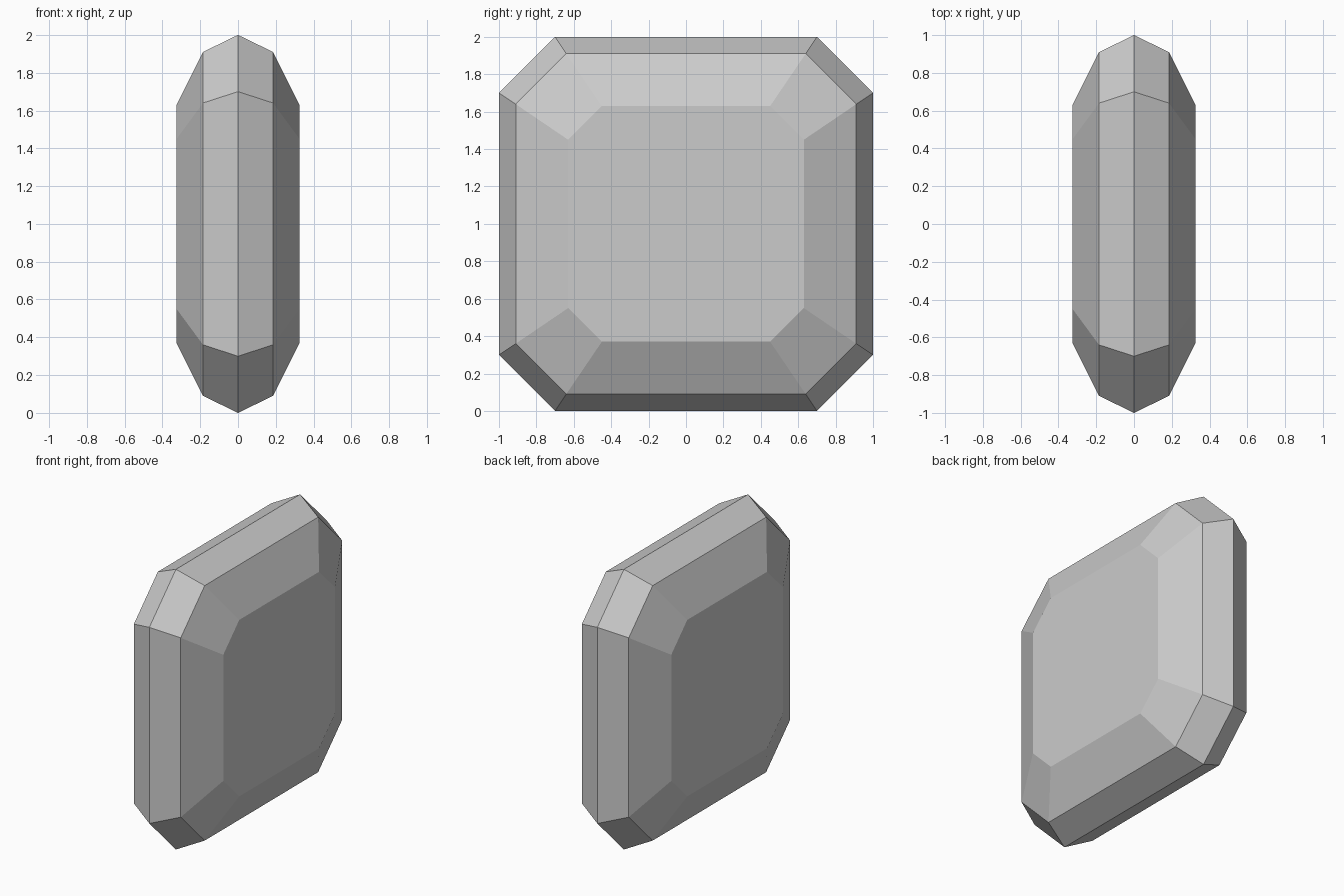
import bpy
import bmesh

cube = bpy.data.objects.get("Cube")
if cube:
    bpy.data.objects.remove(cube, do_unlink=True)

# Stone colour
grey = bpy.data.materials.new("plain_grey")
grey.use_nodes = True
colour = (0.6, 0.6, 0.6, 1)
grey.diffuse_color = colour
grey.node_tree.nodes["Principled BSDF"].inputs["Base Color"].default_value = colour

# Half profile of the cut: x offset, half size, where the clipped corner starts
HALF = [(0.0, 1.0, 0.70), (0.185, 0.91, 0.64), (0.325, 0.63, 0.45)]
PROFILE = [(-x, r, c) for x, r, c in reversed(HALF[1:])] + HALF


def octagon(bm, x, r, c):
    """Ring of a square with clipped corners, in the YZ plane."""
    outline = [(r, -c), (r, c), (c, r), (-c, r),
               (-r, c), (-r, -c), (-c, -r), (c, -r)]
    return [bm.verts.new((x, y, z + 1)) for y, z in outline]


# Faceted gem: stacked rings, joined by facets and closed by flat tables
bm = bmesh.new()
rings = [octagon(bm, *step) for step in PROFILE]
for a, b in zip(rings, rings[1:]):
    for i in range(len(a)):
        j = (i + 1) % len(a)
        bm.faces.new((a[i], a[j], b[j], b[i]))
bm.faces.new(rings[0])
bm.faces.new(rings[-1])
bmesh.ops.recalc_face_normals(bm, faces=bm.faces)

mesh = bpy.data.meshes.new("cut_gem")
bm.to_mesh(mesh)
bm.free()
mesh.materials.append(grey)
gem = bpy.data.objects.new("cut_gem", mesh)
bpy.context.collection.objects.link(gem)
